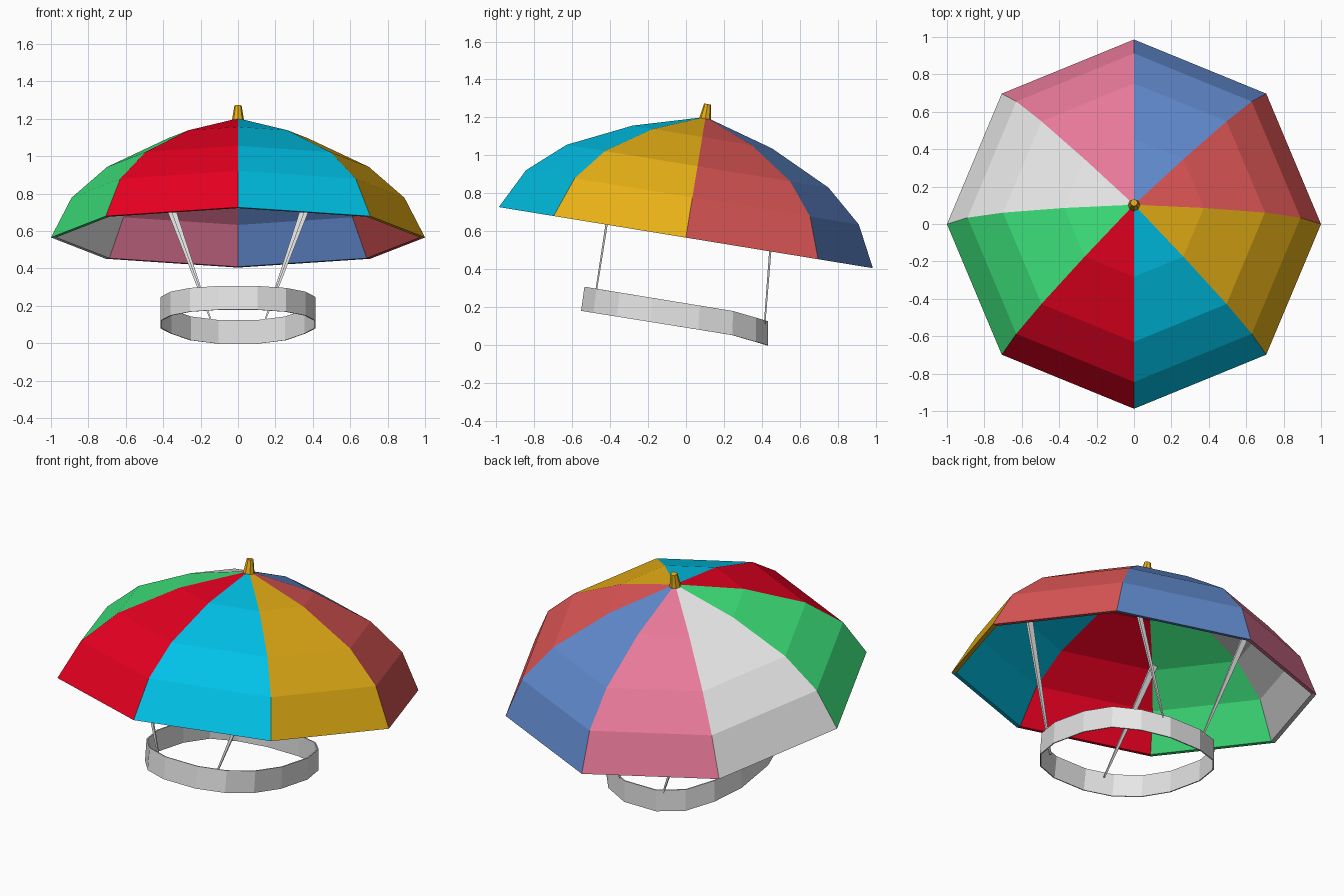
import bpy, bmesh, math
from mathutils import Vector, Matrix

if "Cube" in bpy.data.objects:
    bpy.data.objects.remove(bpy.data.objects["Cube"])

TILT = -math.atan2(0.32, 1.96)                     # canopy leans back
FRAME = Matrix.Translation((0, 0, 0.57)) @ Matrix.Rotation(TILT, 4, 'X')


def material(name, hex_code):
    def lin(v):
        return v / 12.92 if v <= 0.04045 else ((v + 0.055) / 1.055) ** 2.4
    m = bpy.data.materials.new(name)
    m.diffuse_color = [lin(int(hex_code[i:i + 2], 16) / 255) for i in (0, 2, 4)] + [1]
    m.use_nodes = True
    m.node_tree.nodes["Principled BSDF"].inputs["Base Color"].default_value = m.diffuse_color
    return m


# panel colours, counter-clockwise from +x
panels = [material(n, h) for n, h in (
    ("brick_red", "DE5656"), ("blue", "6089CC"), ("pink", "EA7A9C"), ("white", "E6E6E6"),
    ("green", "3EE47C"), ("red", "F00022"), ("cyan", "00C6EC"), ("gold", "EAB216"))]
white, gold = panels[3], panels[7]


def finish(name, bm, mats):
    bmesh.ops.recalc_face_normals(bm, faces=bm.faces)
    me = bpy.data.meshes.new(name)
    bm.to_mesh(me)
    bm.free()
    for m in mats:
        me.materials.append(m)
    ob = bpy.data.objects.new(name, me)
    bpy.context.collection.objects.link(ob)
    return ob


# canopy: eight flat panels, one colour per sector; outer shell, flat rim, inner shell
outer = [(0.0, 0.64), (0.373, 0.533), (0.70, 0.377), (0.89, 0.21), (1.0, -0.005)]
profile = outer + [(r * 0.973, h * 0.973) for r, h in reversed(outer)]
bm = bmesh.new()
rings = []
for r, h in profile:
    if r == 0:
        rings.append([bm.verts.new((0, 0, h))] * 8)
    else:
        rings.append([bm.verts.new((r * math.cos(i * math.pi / 4), r * math.sin(i * math.pi / 4), h))
                      for i in range(8)])
for i in range(8):
    j = (i + 1) % 8
    for a, b in zip(rings, rings[1:]):
        corners = list(dict.fromkeys((a[i], a[j], b[j], b[i])))
        bm.faces.new(corners).material_index = i
finish("canopy", bm, panels).matrix_world = FRAME

# tip: small tapered cap
bm = bmesh.new()
bmesh.ops.create_cone(bm, cap_ends=True, segments=8, radius1=0.033, radius2=0.019, depth=0.085,
                      matrix=Matrix.Translation((0, 0, 0.667)))
finish("tip", bm, [gold]).matrix_world = FRAME


# head band: rounded oval ring following the tilt, dipping at the back
def full(v):
    return math.copysign(abs(v) ** 0.85, v)


bm = bmesh.new()
low, high = [], []
N = 16
for i in range(N):
    a = (i + 0.5) * 2 * math.pi / N
    s = full(math.sin(a))
    x, y = 0.422 * full(math.cos(a)), -0.06 + 0.502 * s
    z = 0.178 - 0.16 * (y + 0.55) - 0.13 * max(0, y - 0.25)
    low.append(bm.verts.new((x, y, z)))
    high.append(bm.verts.new((x, y + 0.009 * (1 - s), z + 0.127)))
for i in range(N):
    j = (i + 1) % N
    bm.faces.new((low[i], low[j], high[j], high[i]))
mod = finish("head_band", bm, [white]).modifiers.new("thickness", 'SOLIDIFY')
mod.thickness = 0.007
mod.offset = -1


# struts: four flat rods from band to canopy, widening upward
def strut(name, a, b):
    bm = bmesh.new()
    ends = [[bm.verts.new(Vector(p) + Vector((sx * wx, sy * wy, 0)))
             for sx, sy in ((-1, -1), (1, -1), (1, 1), (-1, 1))]
            for p, wx, wy in ((a, 0.004, 0.004), (b, 0.020, 0.008))]
    for e in ends:
        bm.faces.new(e)
    for i in range(4):
        j = (i + 1) % 4
        bm.faces.new((ends[0][i], ends[0][j], ends[1][j], ends[1][i]))
    finish(name, bm, [white])


for side, sx in (("left", -1), ("right", 1)):
    strut("front_strut_" + side, (sx * 0.19, -0.478, 0.26), (sx * 0.445, -0.362, 1.0))
    strut("back_strut_" + side, (sx * 0.14, 0.415, 0.11), (sx * 0.43, 0.475, 0.89))
